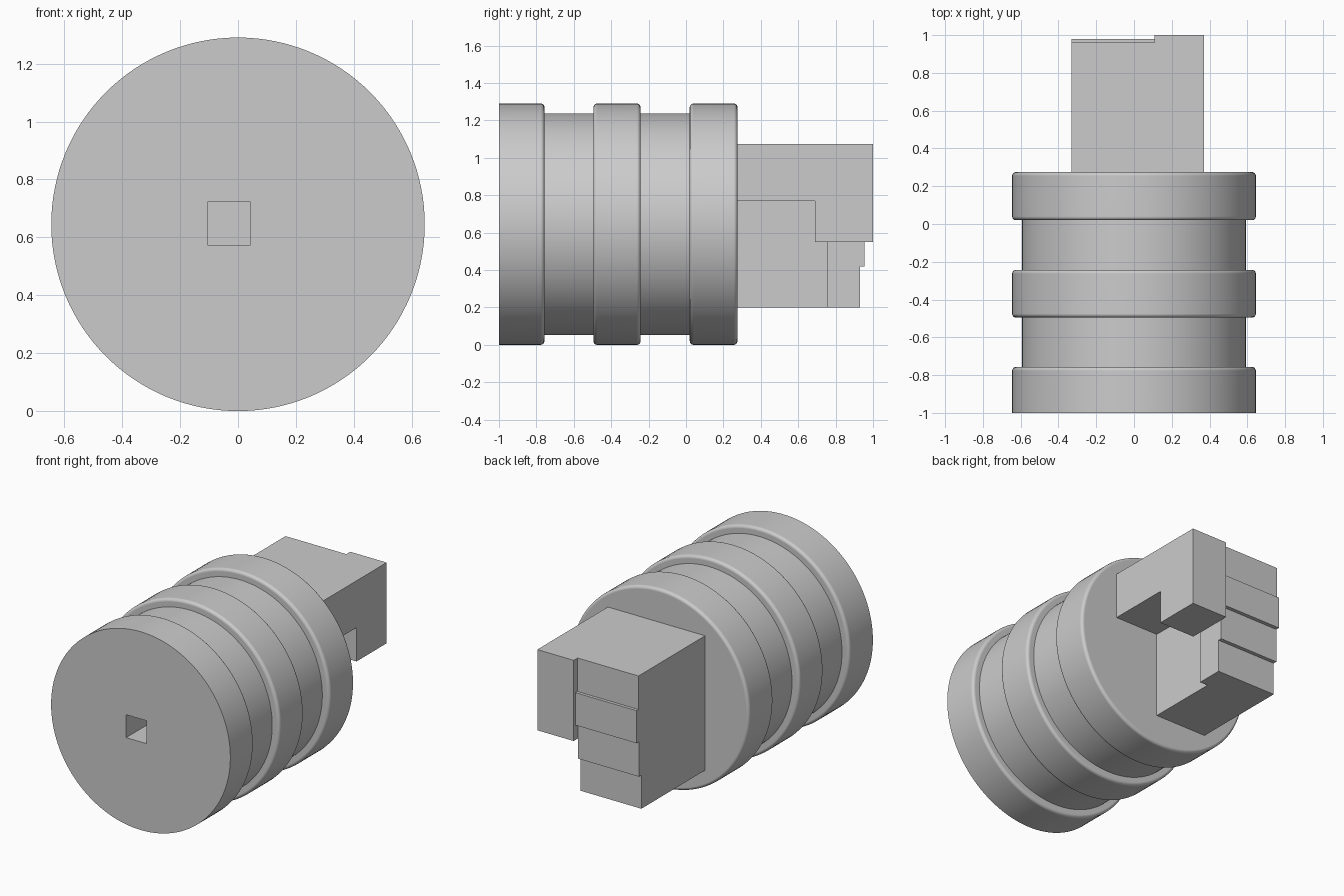
import bpy, bmesh
from math import pi, sin, cos

cube = bpy.data.objects.get("Cube")
if cube:
    bpy.data.objects.remove(cube, do_unlink=True)

grey = bpy.data.materials.new("plain_grey")
grey.use_nodes = True
colour = (0.6, 0.6, 0.6, 1)
grey.diffuse_color = colour
grey.node_tree.nodes["Principled BSDF"].inputs["Base Color"].default_value = colour


def make_object(name, bm):
    bmesh.ops.recalc_face_normals(bm, faces=bm.faces)
    mesh = bpy.data.meshes.new(name)
    bm.to_mesh(mesh)
    bm.free()
    mesh.materials.append(grey)
    obj = bpy.data.objects.new(name, mesh)
    bpy.context.collection.objects.link(obj)
    return obj


def prism(name, x0, x1, outline):
    """Extrude a side outline of (y, z) points from x0 to x1."""
    bm = bmesh.new()
    face = bm.faces.new([bm.verts.new((x0, y, z)) for y, z in outline])
    grown = bmesh.ops.extrude_face_region(bm, geom=[face])["geom"]
    verts = [v for v in grown if isinstance(v, bmesh.types.BMVert)]
    bmesh.ops.translate(bm, verts=verts, vec=(x1 - x0, 0, 0))
    return make_object(name, bm)


def box(name, x0, x1, y0, y1, z0, z1):
    return prism(name, x0, x1, [(y0, z0), (y1, z0), (y1, z1), (y0, z1)])


def select_only(obj):
    bpy.ops.object.select_all(action="DESELECT")
    obj.select_set(True)
    bpy.context.view_layer.objects.active = obj


def combine(target, other, operation):
    """Apply a boolean and discard the second object."""
    mod = target.modifiers.new("combine", "BOOLEAN")
    mod.object = other
    mod.operation = operation
    mod.solver = "EXACT"
    select_only(target)
    bpy.ops.object.modifier_apply(modifier=mod.name)
    bpy.data.objects.remove(other, do_unlink=True)


# Grooved sleeve: lathe profile of (radius, y)
R, GROOVE, FILLET, STEPS = 0.645, 0.593, 0.02, 6


def rounded_corner(y, side):
    """Quarter-round at a ring edge; side is -1 for its front, 1 for its back."""
    arc = [(R - FILLET + FILLET * sin(i / STEPS * pi / 2),
            y - side * FILLET + side * FILLET * cos(i / STEPS * pi / 2))
           for i in range(STEPS + 1)]
    return arc if side < 0 else arc[::-1]


profile = [(0, -1), (R, -1)]
for front, back in ((None, -0.757), (-0.495, -0.243), (0.02, 0.275)):
    if front is not None:
        profile += [(GROOVE, front)] + rounded_corner(front, -1)
    profile += rounded_corner(back, 1)
    profile.append((GROOVE, back) if back < 0 else (0, back))

bm = bmesh.new()
points = [bm.verts.new((r, y, R)) for r, y in profile]
edges = [bm.edges.new(pair) for pair in zip(points, points[1:])]
bmesh.ops.spin(bm, geom=points + edges, cent=(0, 0, R), axis=(0, 1, 0),
               angle=2 * pi, steps=128, use_merge=True)
bmesh.ops.remove_doubles(bm, verts=bm.verts, dist=0.0001)
bmesh.ops.dissolve_limit(bm, angle_limit=0.001, verts=bm.verts, edges=bm.edges)
sleeve = make_object("grooved_sleeve", bm)

# Square socket in the front face
socket = box("socket_cutter", -0.105, 0.043, -1.2, -0.5, 0.573, 0.722)
combine(sleeve, socket, "DIFFERENCE")
select_only(sleeve)
bpy.ops.object.shade_smooth_by_angle(angle=pi / 6)
weighted = sleeve.modifiers.new("weighted_normals", "WEIGHTED_NORMAL")
weighted.keep_sharp = True

# Blocky hand: palm, bridge to the thumb, thumb and four fingers
LEFT, INNER, MID, RIGHT = -0.33, 0.05, 0.108, 0.37
TOP, KNUCKLE, ROOT = 1.075, 0.755, 0.25
hand = box("hand", LEFT, INNER, ROOT, 0.85, 0.2, TOP)
parts = [
    box("thumb_bridge", 0, 0.2, ROOT, 0.8, 0.77, TOP),
    prism("thumb", MID, RIGHT, [(ROOT, 0.77), (0.69, 0.77), (0.69, 0.55),
                                (1, 0.55), (1, TOP), (ROOT, TOP)]),
]
levels = [TOP, 0.857, 0.645, 0.418, 0.2]
for tip, high, low in zip((0.96, 0.98, 0.955, 0.93), levels, levels[1:]):
    parts.append(box("finger", LEFT, MID, KNUCKLE, tip, low, high))
for part in parts:
    combine(hand, part, "UNION")

# Merge coplanar faces of the hand
bm = bmesh.new()
bm.from_mesh(hand.data)
bmesh.ops.remove_doubles(bm, verts=bm.verts, dist=0.0001)
bmesh.ops.dissolve_limit(bm, angle_limit=0.01, verts=bm.verts, edges=bm.edges)
bm.to_mesh(hand.data)
bm.free()
